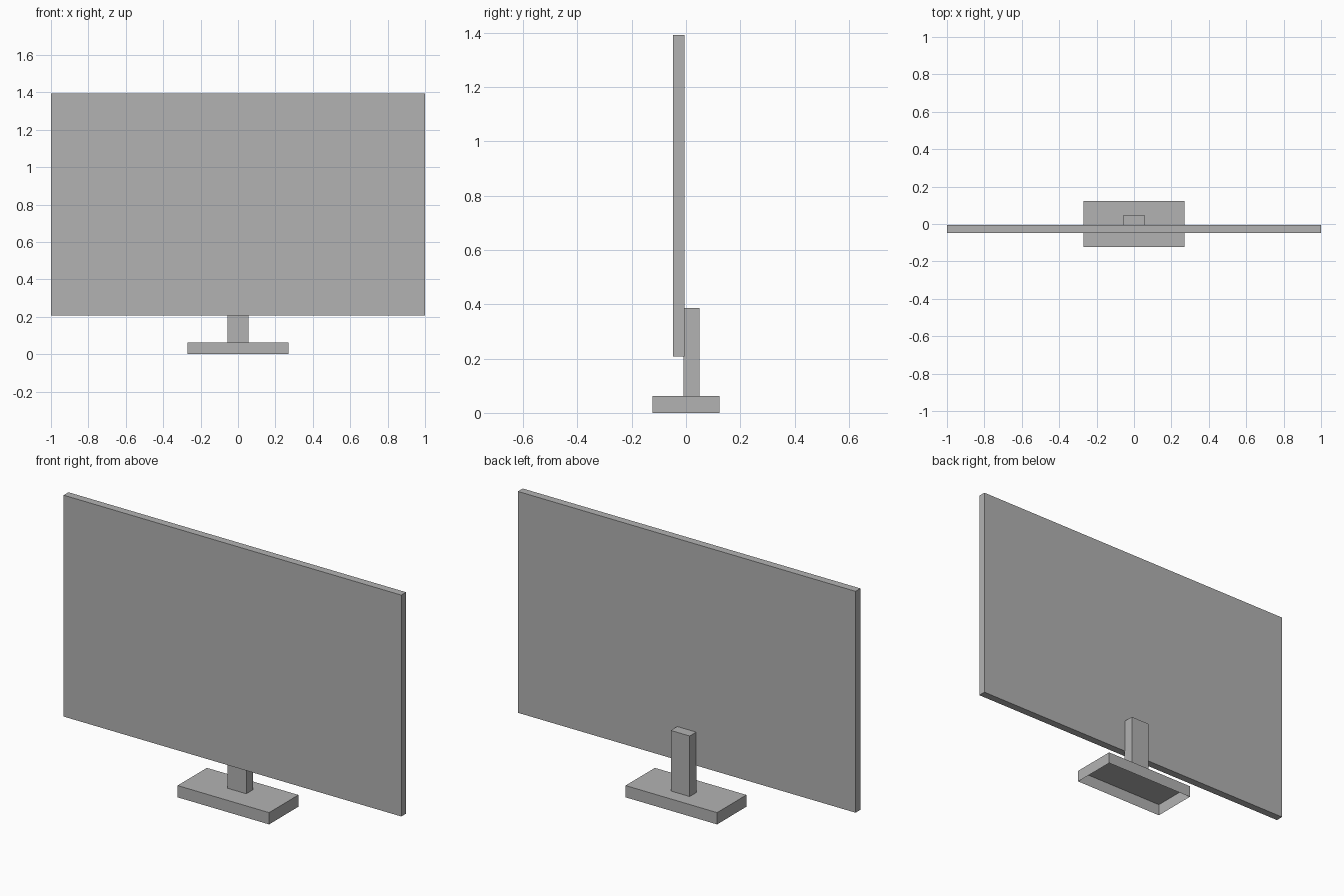
import bpy
import bmesh

cube = bpy.data.objects.get("Cube")
if cube:
    bpy.data.objects.remove(cube, do_unlink=True)

# Single plain grey
grey = bpy.data.materials.new("plain_grey")
grey.use_nodes = True
colour = (0.448, 0.448, 0.448, 1)
grey.diffuse_color = colour
grey.node_tree.nodes["Principled BSDF"].inputs["Base Color"].default_value = colour


def box(name, x, y, z, open_bottom=False):
    """Flat-faced box spanning the (min, max) range on each axis."""
    bm = bmesh.new()
    bmesh.ops.create_cube(bm, size=1)
    for v in bm.verts:
        v.co = [r[0] if c < 0 else r[1] for c, r in zip(v.co, (x, y, z))]
    bm.normal_update()
    if open_bottom:
        under = [f for f in bm.faces if f.normal.z < -0.5]
        bmesh.ops.delete(bm, geom=under, context="FACES_ONLY")
    mesh = bpy.data.meshes.new(name)
    bm.to_mesh(mesh)
    bm.free()
    mesh.materials.append(grey)
    obj = bpy.data.objects.new(name, mesh)
    bpy.context.collection.objects.link(obj)
    return obj


# Thin display panel
box("screen_panel", (-1, 1), (-0.047, -0.006), (0.208, 1.393))

# Upright column behind the panel, standing on the foot
box("stand_column", (-0.056, 0.056), (-0.01, 0.049), (0.063, 0.387), open_bottom=True)

# Hollow foot, open underneath
box("stand_foot", (-0.271, 0.271), (-0.124, 0.124), (0, 0.063), open_bottom=True)
